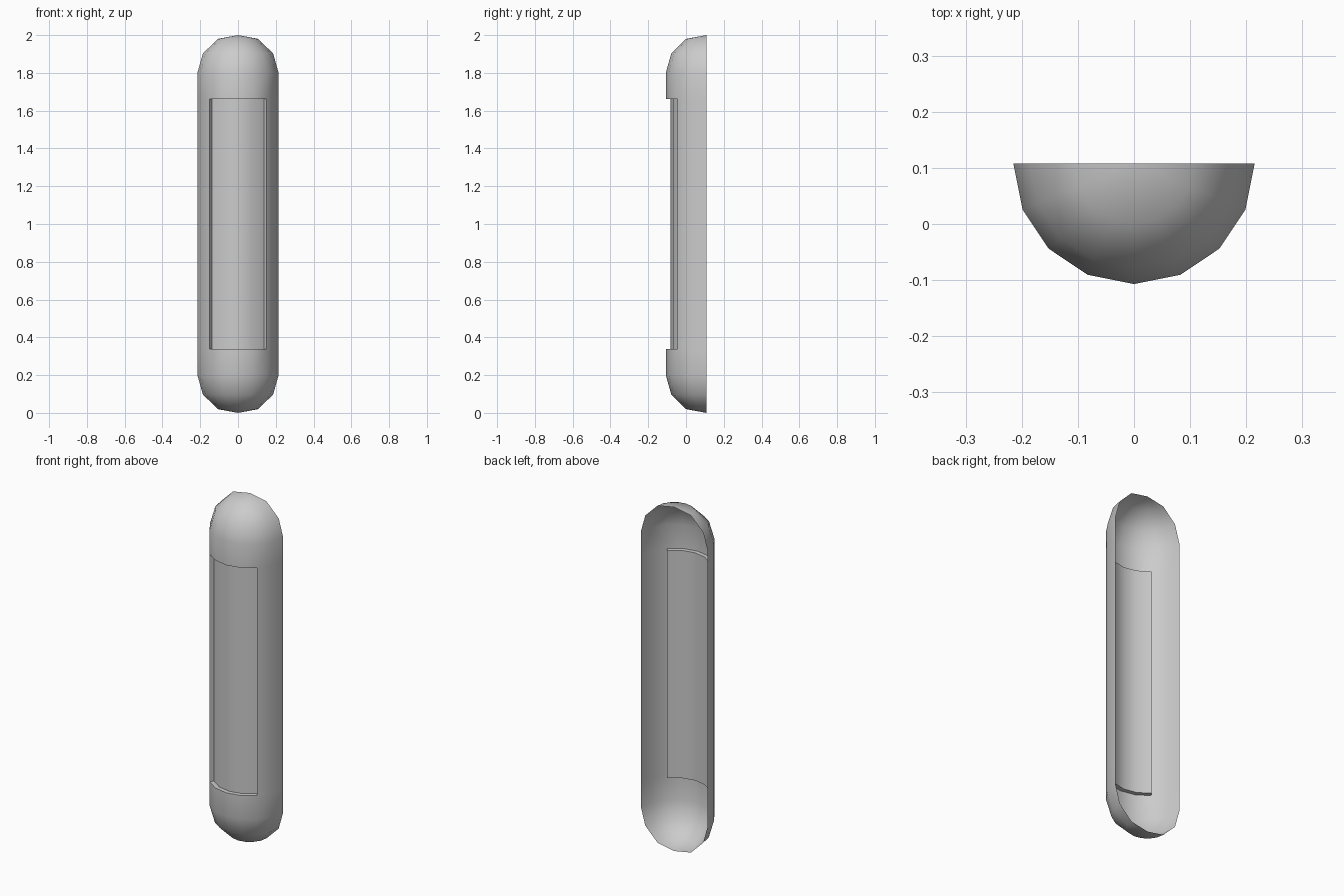
import bpy, bmesh
from math import sin, cos, pi, radians

if "Cube" in bpy.data.objects:
    bpy.data.objects.remove(bpy.data.objects["Cube"])

R, CY, DEPTH = 0.215, 0.108, 0.025
# (radius, z) profile of the capsule from bottom to top, poles excluded
cap = [(R * 0.5, 0.02), (R * 0.866, 0.098), (R, 0.2), (R, 0.338)]
rings = cap + [(r, 2 - z) for r, z in reversed(cap)]
SIDES = 8                                   # half of a 16-sided capsule
angles = [-pi / 2 + pi * i / SIDES for i in range(SIDES + 1)]

bm = bmesh.new()


def point(r, a, z):
    return bm.verts.new((r * sin(a), CY - r * cos(a), z))


# Half capsule shell, open at the back
grid = [[point(r, a, z) for a in angles] for r, z in rings]
bottom, top = point(0, 0, 0), point(0, 0, 2)
for i in range(SIDES):
    bm.faces.new((bottom, grid[0][i + 1], grid[0][i]))
    bm.faces.new((top, grid[-1][i], grid[-1][i + 1]))
    for k in range(len(rings) - 1):
        if k == 3 and 2 <= i < 6:           # opening for the front panel
            continue
        bm.faces.new((grid[k][i], grid[k][i + 1], grid[k + 1][i + 1], grid[k + 1][i]))

# Recessed front panel, pushed in along its face normals
inner = []
for k in (3, 4):
    row = []
    for i in range(2, 7):
        a = angles[i]
        n = max(-pi * 3 / 16, min(pi * 3 / 16, a))
        co = grid[k][i].co
        row.append(bm.verts.new((co.x - DEPTH * sin(n), co.y + DEPTH * cos(n), co.z)))
    inner.append(row)
lo, hi = inner
for j in range(4):
    bm.faces.new((lo[j], lo[j + 1], hi[j + 1], hi[j]))
    # ledges below and above the panel
    bm.faces.new((grid[3][j + 2], grid[3][j + 3], lo[j + 1], lo[j]))
    bm.faces.new((hi[j], hi[j + 1], grid[4][j + 3], grid[4][j + 2]))
# side walls of the recess
bm.faces.new((grid[3][2], lo[0], hi[0], grid[4][2]))
bm.faces.new((lo[4], grid[3][6], grid[4][6], hi[4]))

mesh = bpy.data.meshes.new("half_capsule_shell")
bm.to_mesh(mesh)
bm.free()
shell = bpy.data.objects.new("half_capsule_shell", mesh)
bpy.context.collection.objects.link(shell)
bpy.context.view_layer.objects.active = shell
shell.select_set(True)
bpy.ops.object.shade_smooth_by_angle(angle=radians(40))
